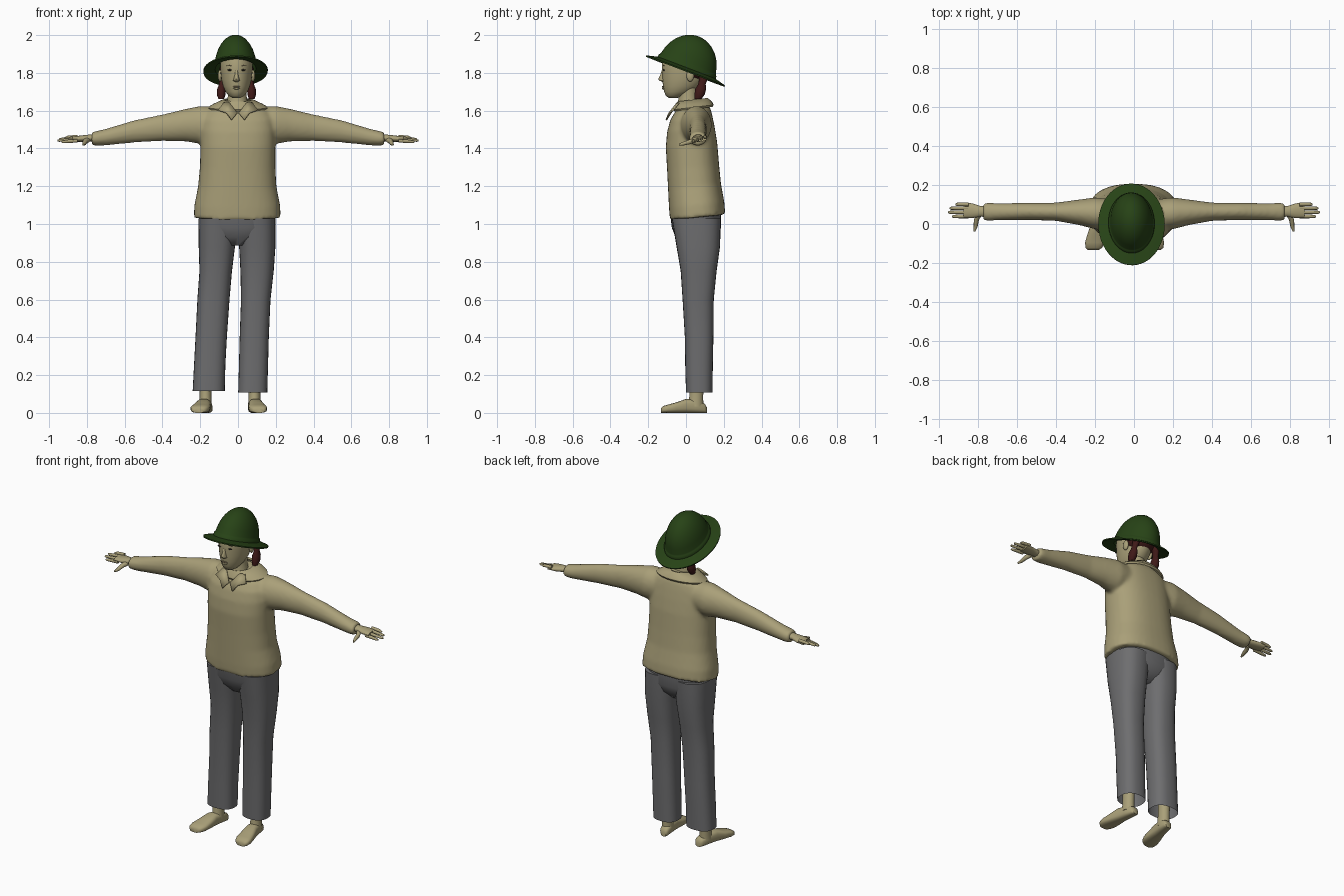
import bpy, bmesh, math
from mathutils import Vector


def material(name, rgb):
    m = bpy.data.materials.new(name)
    m.diffuse_color = (*rgb, 1)
    return m


KHAKI = material("khaki", (0.40, 0.35, 0.19))
GREY = material("trouser grey", (0.155, 0.155, 0.16))
GREEN = material("hat green", (0.02, 0.055, 0.008))
HAIR = material("dark red brown", (0.05, 0.010, 0.009))
DARK = material("eye dark", (0.03, 0.025, 0.02))
LIP = material("lip brown", (0.22, 0.17, 0.10))


def finish(name, bm, mat, angle=50):
    bmesh.ops.recalc_face_normals(bm, faces=bm.faces)
    me = bpy.data.meshes.new(name)
    bm.to_mesh(me)
    bm.free()
    me.materials.append(mat)
    ob = bpy.data.objects.new(name, me)
    bpy.context.collection.objects.link(ob)
    bpy.ops.object.select_all(action='DESELECT')
    bpy.context.view_layer.objects.active = ob
    ob.select_set(True)
    bpy.ops.object.shade_smooth_by_angle(angle=math.radians(angle))
    return ob


def loft(bm, rings, axis='z', n=28, power=2.0, tilt=0.0, caps=(True, True)):
    """Skin rings of (cx, cy, cz, half_a, half_b) lying across the axis."""
    loops = []
    for cx, cy, cz, a, b in rings:
        loop = []
        for i in range(n):
            t = 2 * math.pi * i / n
            c, s = math.cos(t), math.sin(t)
            u = a * math.copysign(abs(c) ** (2 / power), c)
            v = b * math.copysign(abs(s) ** (2 / power), s)
            off = {'z': (u, v, tilt * v), 'x': (0, u, v), 'y': (u, 0, v)}[axis]
            loop.append(bm.verts.new(Vector((cx, cy, cz)) + Vector(off)))
        loops.append(loop)
    for p, q in zip(loops, loops[1:]):
        for i in range(n):
            j = (i + 1) % n
            bm.faces.new((p[i], p[j], q[j], q[i]))
    for use, loop in zip(caps, (loops[0], loops[-1])):
        if use:
            bm.faces.new(loop)


def lofted(name, mat, rings, **kw):
    bm = bmesh.new()
    loft(bm, rings, **kw)
    return finish(name, bm, mat)


def ball(name, mat, loc, size):
    bm = bmesh.new()
    bmesh.ops.create_uvsphere(bm, u_segments=20, v_segments=12, radius=1)
    for v in bm.verts:
        v.co = Vector(a * b for a, b in zip(v.co, size)) + Vector(loc)
    return finish(name, bm, mat)


def depth(z, x, rx, y0, y1):
    """Upright ring given by its front and back y."""
    return (x, (y0 + y1) / 2, z, rx, (y1 - y0) / 2)


# Shirt: torso and both sleeves fused into one smooth skin
bm = bmesh.new()
loft(bm, [depth(*r) for r in (
    (1.035, -.004, .230, -.085, .208), (1.10, -.004, .227, -.090, .203),
    (1.20, -.004, .207, -.095, .185), (1.30, -.002, .200, -.100, .175),
    (1.42, 0, .198, -.107, .165), (1.50, 0, .198, -.100, .152),
    (1.56, 0, .190, -.084, .140), (1.60, 0, .165, -.060, .130),
    (1.635, 0, .105, -.030, .112), (1.65, 0, .070, -.010, .10))],
    n=40, power=2.4, tilt=.1)
for s in (-1, 1):
    loft(bm, [(s * x, y, z, a, b) for x, y, z, a, b in (
        (.10, .050, 1.53, .075, .088), (.20, .055, 1.525, .082, .100),
        (.28, .060, 1.523, .066, .086), (.40, .063, 1.510, .047, .070),
        (.55, .065, 1.490, .044, .059), (.70, .063, 1.460, .044, .044),
        (.75, .063, 1.453, .047, .039), (.775, .063, 1.452, .044, .034))], axis='x')
shirt = finish("shirt", bm, KHAKI)
rm = shirt.modifiers.new("fuse", 'REMESH')
rm.mode, rm.voxel_size, rm.use_smooth_shade = 'VOXEL', .011, True
sm = shirt.modifiers.new("soften", 'SMOOTH')
sm.factor, sm.iterations = .5, 5

# Collar: band around the neck with two pointed flaps
lofted("collar_band", KHAKI, [depth(*r) for r in (
    (1.655, 0, .066, -.035, .100), (1.658, 0, .080, -.045, .115),
    (1.635, 0, .130, -.060, .138), (1.618, 0, .160, -.066, .146),
    (1.608, 0, .155, -.060, .140))], tilt=.12, caps=(False, False))
for s, side in ((-1, "left"), (1, "right")):
    bm = bmesh.new()
    pts = [(.004, -.086, 1.590), (.034, -.108, 1.553), (.060, -.092, 1.590),
           (.105, -.072, 1.605), (.075, -.040, 1.645), (.045, -.050, 1.642)]
    vs = [bm.verts.new((s * x, y, z)) for x, y, z in pts]
    bm.faces.new(vs)
    bmesh.ops.triangulate(bm, faces=bm.faces)
    flap = finish(side + "_collar_flap", bm, KHAKI)
    flap.modifiers.new("thickness", 'SOLIDIFY').thickness = .008

# Trousers: open-ended legs under a hip section
leg_rings = {
    "left": ((.115, -.155, .085, .0, .14), (.25, -.150, .083, -.004, .142),
             (.40, -.142, .083, -.006, .145), (.60, -.130, .085, -.018, .147),
             (.75, -.118, .086, -.028, .162), (.88, -.112, .096, -.050, .180),
             (1.03, -.105, .105, -.075, .185)),
    "right": ((.108, .078, .077, .0, .14), (.25, .082, .077, -.004, .142),
              (.40, .086, .077, -.006, .145), (.60, .094, .078, -.018, .147),
              (.75, .101, .088, -.028, .162), (.88, .102, .096, -.050, .180),
              (1.03, .095, .103, -.075, .185))}
for side, rings in leg_rings.items():
    lofted(side + "_trouser_leg", GREY, [depth(*r) for r in rings],
           power=2.5, caps=(False, True))
lofted("trouser_hips", GREY, [depth(*r) for r in (
    (.885, -.004, .06, -.02, .12), (.93, -.004, .17, -.055, .165),
    (.98, -.004, .20, -.075, .185), (1.06, -.004, .20, -.085, .185))], power=2.4)

# Feet and ankles
for side, x, w, turn in (("left", -.172, .95, .20), ("right", .087, .92, -.13)):
    lofted(side + "_foot", KHAKI, [
        (x + turn * (y - .05), y, h / 2, a * w, h / 2) for y, a, h in (
            (.110, .018, .030), (.098, .030, .050), (.050, .035, .070),
            (.000, .040, .074), (-.050, .049, .056), (-.095, .053, .044),
            (-.122, .045, .036), (-.133, .030, .024))], axis='y', power=2.8)
    lofted(side + "_ankle", KHAKI, [
        (x, .050, .035, .034, .042), (x, .054, .08, .031, .037),
        (x, .056, .13, .031, .036), (x, .062, .24, .036, .040)])

# Hands: palm, four fingers and a thumb
for s, side in ((-1, "left"), (1, "right")):
    bm = bmesh.new()
    loft(bm, [(s * x, y, z, a, b) for x, y, z, a, b in (
        (.74, .063, 1.455, .028, .022), (.79, .065, 1.455, .027, .018),
        (.83, .068, 1.452, .038, .017), (.875, .070, 1.449, .040, .013))],
        axis='x', n=16)
    for y, tip in ((.039, .935), (.060, .955), (.081, .948), (.101, .918)):
        z = 1.437 + .35 * (y - .04)
        loft(bm, [(s * .85, y, z + .004, .010, .010), (s * .90, y, z + .001, .0095, .009),
                  (s * (tip - .008), y, z - .002, .008, .007),
                  (s * tip, y, z - .002, .004, .004)], axis='x', n=10)
    loft(bm, [(s * x, y, z, a, a) for x, y, z, a in (
        (.795, .050, 1.447, .016), (.810, .020, 1.435, .013),
        (.814, -.015, 1.425, .010), (.820, -.038, 1.420, .005))], axis='y', n=10)
    finish(side + "_hand", bm, KHAKI)

# Head and neck
HX = -.008
lofted("neck", KHAKI, [depth(z, -.004, r, .012 - r, .012 + r) for z, r in (
    (1.58, .068), (1.64, .056), (1.68, .049), (1.74, .050))])
lofted("head", KHAKI, [depth(z, HX, r, a, b) for z, r, a, b in (
    (1.668, .022, -.092, -.045), (1.678, .040, -.106, -.010),
    (1.70, .058, -.116, .040), (1.73, .071, -.122, .075),
    (1.765, .080, -.125, .098), (1.81, .085, -.127, .108),
    (1.86, .086, -.128, .105), (1.90, .074, -.110, .090))], n=32)
lofted("nose", KHAKI, [depth(z, HX, r, a, -.10) for z, r, a in (
    (1.752, .012, -.124), (1.759, .018, -.142), (1.768, .015, -.147),
    (1.79, .010, -.136), (1.82, .009, -.126))], n=12)
ball("upper_lip", LIP, (HX, -.121, 1.727), (.021, .007, .004))
ball("lower_lip", KHAKI, (HX, -.120, 1.718), (.018, .008, .006))
for s, side in ((-1, "left"), (1, "right")):
    ball(side + "_eye", DARK, (HX + s * .035, -.1175, 1.815), (.014, .005, .0045))
    ball(side + "_eyebrow", LIP, (HX + s * .036, -.1175, 1.838), (.018, .005, .0025))
    ball(side + "_ear", KHAKI, (HX + s * .087, .022, 1.785), (.012, .020, .031))
    # Hanging bunch of hair
    lofted(side + "_hair_bunch", HAIR, [(HX + s * x, y, z, a, b) for x, y, z, a, b in (
        (.066, .092, 1.80, .018, .022), (.074, .092, 1.765, .018, .022),
        (.078, .084, 1.74, .014, .020), (.080, .078, 1.715, .022, .029),
        (.081, .072, 1.685, .023, .027), (.081, .064, 1.662, .015, .018))], n=16)
ball("hair_cap", HAIR, (HX, .045, 1.815), (.091, .079, .062))

# Hat: domed crown, wide brim and thin underside, tipped up at the front
dome = [(0, 0, z, .112 * c, .157 * c) for z, c in (
    (.183 * math.sin(t), math.cos(t)) for t in
    (math.radians(d) for d in (87, 78, 68, 57, 45, 33, 21, 10)))]
brim = [(0, 0, .024, .113, .158), (0, 0, .020, .118, .163), (0, 0, .005, .119, .165),
        (0, 0, .002, .130, .178), (0, 0, -.010, .171, .224), (0, 0, -.017, .170, .223),
        (0, 0, -.008, .128, .176), (0, 0, -.003, .108, .150), (0, 0, .06, .095, .14)]
hat = lofted("hat", GREEN, dome + brim, n=48, caps=(True, False))
hat.location = (-.013, .002, 1.822)
hat.rotation_euler = (-.365, 0, .03)
